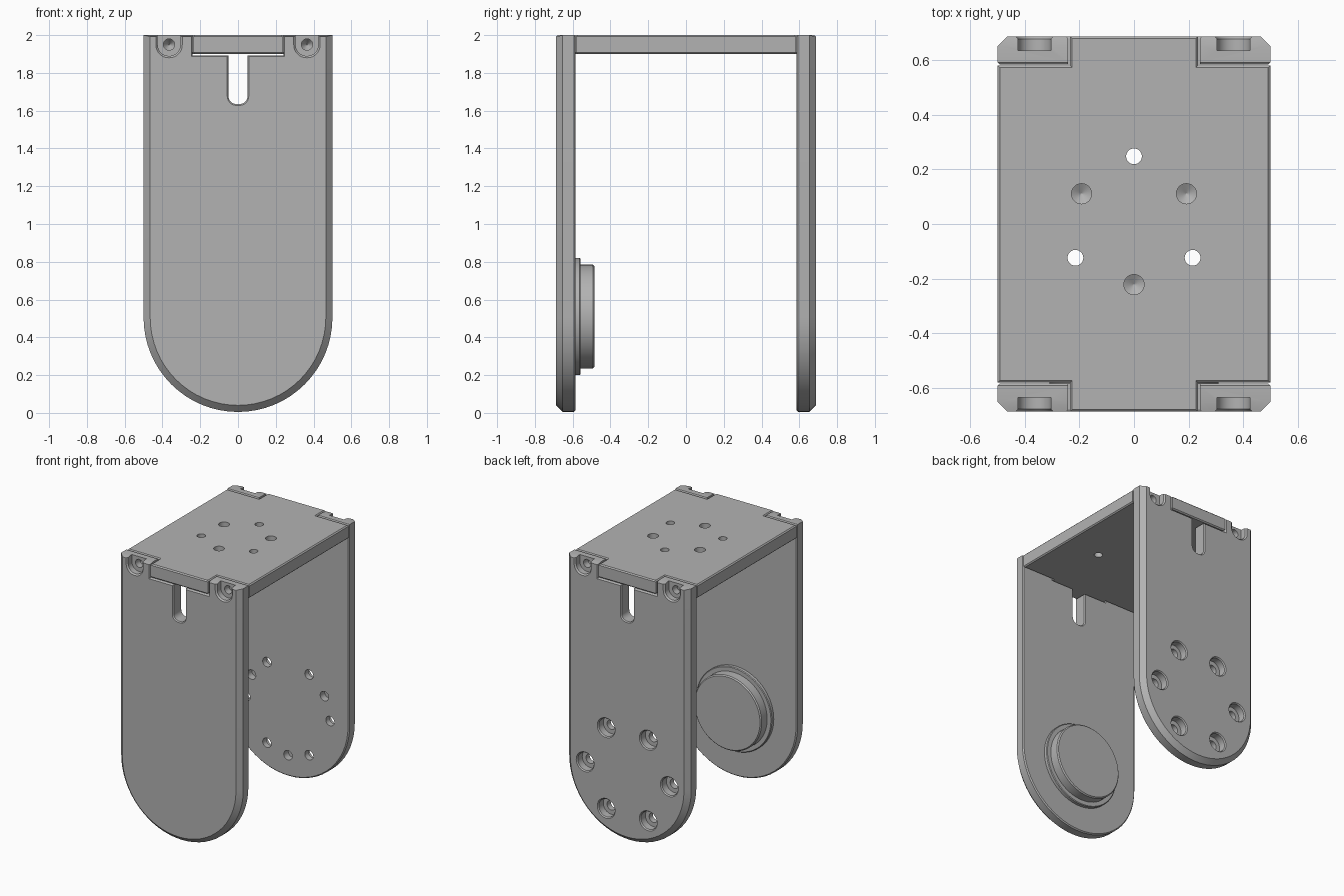
import bpy, bmesh
from math import sin, cos, pi, radians

if "Cube" in bpy.data.objects:
    bpy.data.objects.remove(bpy.data.objects["Cube"])

grey = bpy.data.materials.new("plain grey")
grey.use_nodes = True
colour = (0.448, 0.448, 0.448, 1)
grey.diffuse_color = colour
grey.node_tree.nodes["Principled BSDF"].inputs["Base Color"].default_value = colour

OUT, THICK, AXIS, C = 0.688, 0.103, 0.505, 0.008   # outer y, plate depth, arm pivot height, edge chamfer


def loft(name, rings):
    """Closed solid through a list of matching rings of points."""
    bm = bmesh.new()
    loops = [[bm.verts.new(p) for p in ring] for ring in rings]
    n = len(loops[0])
    for a, b in zip(loops, loops[1:]):
        for i in range(n):
            j = (i + 1) % n
            bm.faces.new((a[i], a[j], b[j], b[i]))
    bm.faces.new(loops[0])
    bm.faces.new(loops[-1])
    bmesh.ops.recalc_face_normals(bm, faces=bm.faces)
    mesh = bpy.data.meshes.new(name)
    bm.to_mesh(mesh)
    bm.free()
    mesh.materials.append(grey)
    obj = bpy.data.objects.new(name, mesh)
    bpy.context.collection.objects.link(obj)
    return obj


def cut(obj, cutters):
    for c in cutters:
        c.hide_render = True
        m = obj.modifiers.new("cut", "BOOLEAN")
        m.operation, m.solver, m.object = "DIFFERENCE", "EXACT", c
    dg = bpy.context.evaluated_depsgraph_get()
    mesh = bpy.data.meshes.new_from_object(obj.evaluated_get(dg))
    obj.modifiers.clear()
    obj.data = mesh
    for c in cutters:
        bpy.data.objects.remove(c)


def side(s, outline, d):
    """Place an (x, z) outline at depth d inside the outer face on side s."""
    return [(x, s * (OUT - d), z) for x, z in outline]


def circle(x, z, r, n=32):
    return [(x + r * cos(2 * pi * i / n), z + r * sin(2 * pi * i / n)) for i in range(n)]


def turned(name, s, x, z, profile, n=32):
    """Round solid along y, profile = (depth, radius) pairs."""
    return loft(name, [side(s, circle(x, z, r, n), d) for d, r in profile])


def drilled(x, y, profile):
    """Round vertical cutter, profile = (height, radius) pairs."""
    return loft("drill", [[(px, py, z) for px, py in circle(x, y, r, 24)] for z, r in profile])


def arm_outline(inset):
    r, top = 0.5 - inset, 2 - min(inset, C)
    arc = [(r * cos(pi + pi * i / 32), AXIS + r * sin(pi + pi * i / 32)) for i in range(33)]
    return [(-r, top)] + arc + [(r, top)]


def u_outline(x, half, bottom, top, r):
    """U-shaped outline with rounded lower corners."""
    pts = [(x - half, top)]
    for cx, start in ((x - half + r, pi), (x + half - r, 1.5 * pi)):
        pts += [(cx + r * cos(start + i * pi / 16), bottom + r + r * sin(start + i * pi / 16))
                for i in range(9)]
    return pts + [(x + half, top)]


def edge_drill(s, x):
    return turned("drill", s, x, 1.95, [(-0.02, 0.03), (0.2, 0.03), (0.24, 0.002)], 24)


def arm(name, s):
    obj = loft(name, [side(s, arm_outline(i), d) for d, i in
                      ((0, 0.035), (0.035, 0), (THICK - C, 0), (THICK, C))])
    # Notch for the tongue, then the slot below it
    notch = [side(s, [(-w, 2.1), (-w, z), (w, z), (w, 2.1)], d) for d, w, z in
             ((-0.01, 0.254, 1.881), (C, 0.242, 1.893), (0.2, 0.242, 1.893))]
    slot = [side(s, u_outline(0, 0.05 + g, 1.635 - g, 1.95, 0.042 + g), d) for d, g in
            ((-0.01, 0.016), (C, 0), (THICK - C, 0), (THICK + 0.01, 0.016))]
    cutters = [loft("notch", notch), loft("slot", slot)]
    # Screw recesses open to the top edge
    for x in (-0.365, 0.365):
        recess = [side(s, u_outline(x, 0.06 + g, 1.89 - g, 2.1, 0.058 + g), d)
                  for d, g in ((-0.01, 0.02), (0.01, 0), (0.052, 0))]
        cutters += [loft("recess", recess), edge_drill(s, x)]
    # Hole circle on the back arm: counterbored through holes and blind inner ones
    if s > 0:
        for k in range(6):
            a = radians(60 * k)
            cutters.append(turned("bore", s, 0.345 * cos(a), AXIS + 0.345 * sin(a),
                                  [(-0.01, 0.082), (C, 0.066), (0.06, 0.066), (0.06, 0.035),
                                   (THICK + 0.01, 0.035)]))
        for k in (30, 150, 270):
            a = radians(k)
            cutters.append(turned("blind_hole", s, 0.345 * cos(a), AXIS + 0.345 * sin(a),
                                  [(0.05, 0.035), (THICK + 0.01, 0.035)]))
    cut(obj, cutters)
    return obj


parts = [arm("front_arm", -1), arm("back_arm", 1)]

# Round pivot boss on the inside of the front arm
parts.append(turned("pivot_boss", -1, 0, AXIS + 0.005,
                    [(THICK - 0.01, 0.31), (0.125, 0.31), (0.13, 0.305), (0.13, 0.275),
                     (0.195, 0.275), (0.203, 0.267)], 64))


# Top plate with a tongue at each end
def plate_outline(i, z):
    w, l, tw, tl = 0.5 - i, 0.582 - i, 0.235 - i, OUT - i
    half = [(w, -l), (w, l), (tw, l), (tw, tl), (-tw, tl), (-tw, l)]
    return [(x, y, z) for x, y in half + [(-w, l), (-w, -l), (-tw, -l), (-tw, -tl), (tw, -tl), (tw, -l)]]


top = loft("top_plate", [plate_outline(i, z) for z, i in
                         ((1.9, C), (1.9 + C, 0), (2 - C, 0), (2, C))])
drills = [edge_drill(s, x) for s in (-1, 1) for x in (-0.365, 0.365)]
for k in range(3):
    a = radians(90 + 120 * k)
    drills.append(drilled(0.248 * cos(a), 0.248 * sin(a), [(1.85, 0.029), (2.05, 0.029)]))
    drills.append(drilled(-0.222 * cos(a), -0.222 * sin(a),
                          [(1.925, 0.002), (1.945, 0.037), (2.05, 0.037)]))
cut(top, drills)
parts.append(top)

# Smooth round surfaces, keep crisp edges
bpy.ops.object.select_all(action="DESELECT")
for p in parts:
    p.select_set(True)
bpy.context.view_layer.objects.active = top
bpy.ops.object.shade_smooth_by_angle(angle=radians(25))
